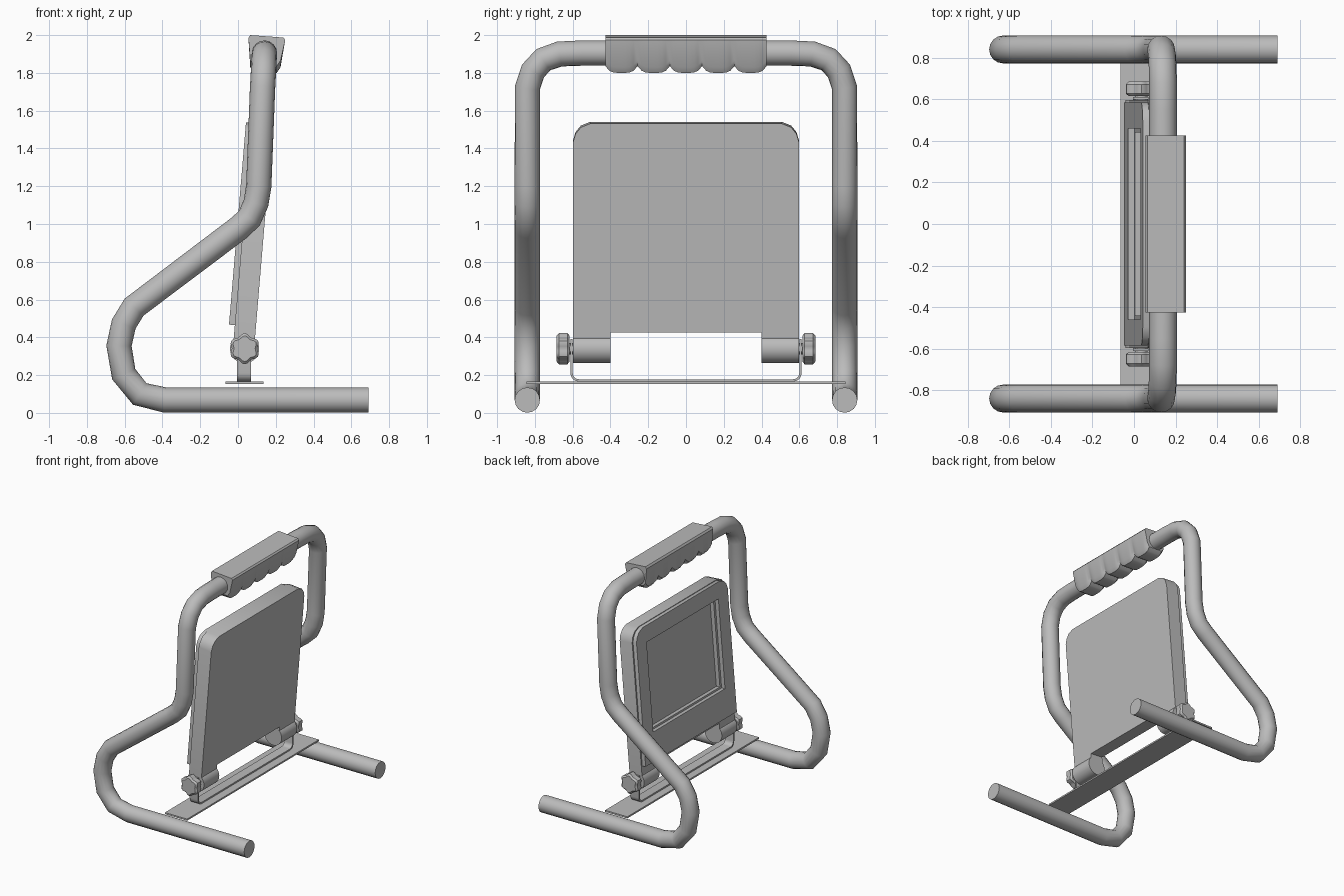
import bpy, bmesh, math
from mathutils import Matrix, Vector

cube = bpy.data.objects.get("Cube")
if cube:
    bpy.data.objects.remove(cube)

grey = bpy.data.materials.new("plain grey")
grey.use_nodes = True
COLOUR = (0.5, 0.5, 0.5, 1)
grey.diffuse_color = COLOUR
grey.node_tree.nodes["Principled BSDF"].inputs["Base Color"].default_value = COLOUR


def finish(obj, angle=35):
    obj.data.materials.clear()
    obj.data.materials.append(grey)
    bpy.ops.object.select_all(action='DESELECT')
    obj.select_set(True)
    bpy.context.view_layer.objects.active = obj
    bpy.ops.object.shade_smooth_by_angle(angle=math.radians(angle))
    return obj


def from_bmesh(name, bm):
    bmesh.ops.recalc_face_normals(bm, faces=bm.faces)
    mesh = bpy.data.meshes.new(name)
    bm.to_mesh(mesh)
    bm.free()
    obj = bpy.data.objects.new(name, mesh)
    bpy.context.collection.objects.link(obj)
    return finish(obj)


def prism(name, loops, x0, x1, matrix=Matrix()):
    """Fill (y, z) outlines, later ones being holes, and extrude along x."""
    bm = bmesh.new()
    for loop in loops:
        vs = [bm.verts.new((x0, y, z)) for y, z in loop]
        for i, v in enumerate(vs):
            bm.edges.new((vs[i - 1], v))
    bmesh.ops.triangle_fill(bm, edges=bm.edges[:], use_beauty=True, normal=(1, 0, 0))
    out = bmesh.ops.extrude_face_region(bm, geom=bm.faces[:])
    moved = [g for g in out["geom"] if isinstance(g, bmesh.types.BMVert)]
    bmesh.ops.translate(bm, verts=moved, vec=(x1 - x0, 0, 0))
    bm.transform(matrix)
    return from_bmesh(name, bm)


def loft(name, rings):
    bm = bmesh.new()
    rows = [[bm.verts.new(p) for p in ring] for ring in rings]
    for a, b in zip(rows, rows[1:]):
        for i in range(len(a)):
            bm.faces.new((a[i - 1], a[i], b[i], b[i - 1]))
    bm.faces.new(rows[0])
    bm.faces.new(rows[-1])
    return from_bmesh(name, bm)


def rect(w, z0, z1):
    return [(-w, z0), (w, z0), (w, z1), (-w, z1)]


def mirrored(half):
    return half + [(-y, z) for y, z in reversed(half)]


# Tubular stand: one side path, mirrored into a continuous loop
side = [(0.69, 0.84, 0.068), (-0.385, 0.84, 0.068), (-0.52, 0.84, 0.10),
        (-0.605, 0.84, 0.205), (-0.63, 0.84, 0.355), (-0.605, 0.84, 0.47),
        (-0.55, 0.84, 0.56), (0.0, 0.84, 0.975), (0.06, 0.84, 1.03),
        (0.095, 0.84, 1.11), (0.11, 0.84, 1.2), (0.13, 0.84, 1.72),
        (0.135, 0.81, 1.81), (0.138, 0.755, 1.87), (0.14, 0.67, 1.9),
        (0.14, 0.55, 1.905)]
path = side + [(x, -y, z) for x, y, z in reversed(side)]
curve = bpy.data.curves.new("tube_stand", 'CURVE')
curve.dimensions = '3D'
curve.bevel_depth = 0.067
curve.bevel_resolution = 6
curve.use_fill_caps = True
spline = curve.splines.new('POLY')
spline.points.add(len(path) - 1)
for point, co in zip(spline.points, path):
    point.co = (*co, 1)
stand = bpy.data.objects.new("tube_stand", curve)
bpy.context.collection.objects.link(stand)
bpy.context.view_layer.objects.active = stand
stand.select_set(True)
bpy.ops.object.convert(target='MESH')
finish(bpy.context.object, 40)

# Hand grip with five finger lobes along the underside
rings = []
LOBES, STEPS, HALF = 5, 8, 0.427
for lobe in range(LOBES):
    for s in range(STEPS + (lobe == LOBES - 1)):
        t = s / STEPS
        y = -HALF + 2 * HALF * (lobe + t) / LOBES
        low = 1.8 + 0.036 * abs(2 * t - 1) ** 4
        rings.append([(x, y, z) for x, z in (
            (0.065, 2.0), (0.24, 1.987), (0.25, 1.975), (0.225, low + 0.03),
            (0.205, low), (0.085, low + 0.005), (0.065, low + 0.03), (0.055, 1.985))])
loft("hand_grip", rings)

# Cross plate resting on the lower tubes, and the U bracket on it
prism("cross_plate", [rect(0.845, 0.152, 0.165)], -0.065, 0.135)


def bracket_half(w, bottom, r):
    corner = [(w - r + r * math.cos(a), bottom + r - r * math.sin(a))
              for a in (math.pi / 8 * i for i in range(5))]
    return [(w, 0.39)] + corner


outer = mirrored(bracket_half(0.612, 0.166, 0.045))
inner = mirrored(bracket_half(0.6, 0.178, 0.033))
prism("u_bracket", [outer + inner[::-1]], -0.005, 0.07)

# Lamp housing, tilted about the knob axis
PIVOT = Vector((0.035, 0, 0.34))
tilt = Matrix.Translation(PIVOT) @ Matrix.Rotation(math.radians(4.8), 4, 'Y')


def housing_outline(w, top):
    half = [(0.4, 0.09), (0.4, 0.0), (w, 0.0), (w, top - 0.095),
            (w - 0.012, top - 0.055), (w - 0.04, top - 0.02), (w - 0.09, top)]
    return mirrored(half)


def bezel_outline(w, low, top):
    return mirrored([(w, low), (w, top - 0.09), (w - 0.012, top - 0.052),
                     (w - 0.04, top - 0.02), (w - 0.09, top)])


body = housing_outline(0.597, 1.2)
prism("housing_back", [body], -0.03, 0.05, tilt)
prism("housing_front", [body, rect(0.44, 0.365, 1.05)], -0.062, -0.03, tilt)
prism("lens_bezel", [bezel_outline(0.585, 0.12, 1.195), rect(0.46, 0.35, 1.065)],
      -0.093, -0.062, tilt)


def wheel(name, y_radii, lobed=0.0, count=36):
    """Round or lobed solid about the knob axis."""
    loft(name, [[(PIVOT.x + r * (1 + lobed * math.cos(6 * a)) * math.sin(a), y,
                  PIVOT.z + r * (1 + lobed * math.cos(6 * a)) * math.cos(a))
                 for a in (math.tau * i / count for i in range(count))]
                for y, r in y_radii])


# Hinge barrels, screws and lobed knobs on both sides
for label, s in (("left", 1), ("right", -1)):
    wheel(label + "_hinge_barrel", [(0.4 * s, 0.077), (0.597 * s, 0.077)])
    wheel(label + "_screw", [(0.59 * s, 0.03), (0.63 * s, 0.03)])
    wheel(label + "_knob", [(0.616 * s, 0.062), (0.628 * s, 0.075),
                            (0.672 * s, 0.075), (0.685 * s, 0.062)], 0.1)
